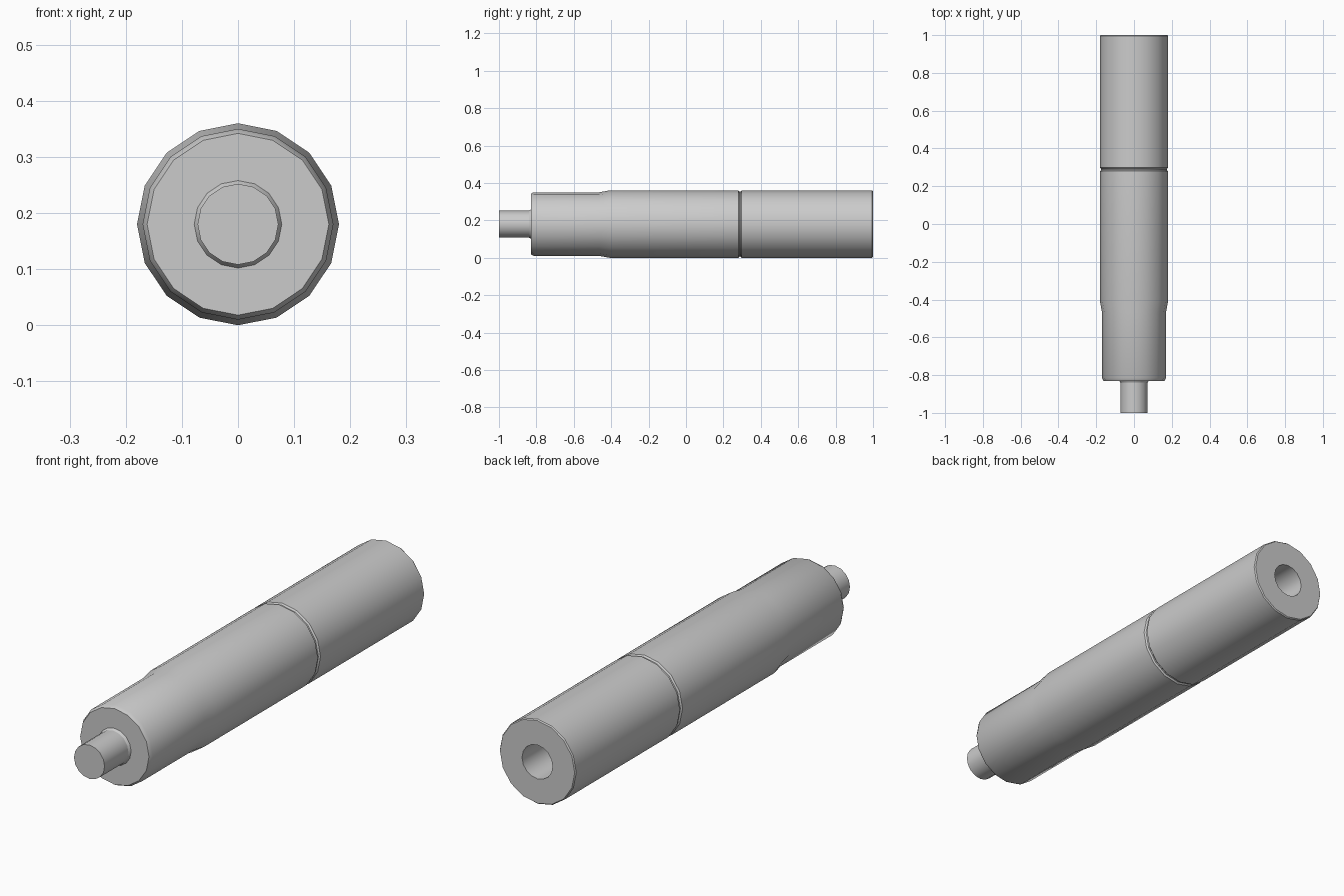
import bpy, bmesh, math

if "Cube" in bpy.data.objects:
    bpy.data.objects.remove(bpy.data.objects["Cube"])

SIDES = 16
AXIS_Z = 0.18


def lathe(name, profile):
    """Spin (y, radius) points round the long axis; radius 0 closes an end."""
    bm = bmesh.new()
    rings = []
    for y, r in profile:
        if r == 0:
            rings.append([bm.verts.new((0, y, AXIS_Z))] * SIDES)
            continue
        ring = []
        for i in range(SIDES):
            a = 2 * math.pi * i / SIDES
            ring.append(bm.verts.new((r * math.cos(a), y, AXIS_Z + r * math.sin(a))))
        rings.append(ring)
    for a, b in zip(rings, rings[1:]):
        for i in range(SIDES):
            j = (i + 1) % SIDES
            corners = list(dict.fromkeys((a[i], a[j], b[j], b[i])))
            bm.faces.new(corners)
    bmesh.ops.recalc_face_normals(bm, faces=bm.faces)
    mesh = bpy.data.meshes.new(name)
    bm.to_mesh(mesh)
    bm.free()
    obj = bpy.data.objects.new(name, mesh)
    bpy.context.collection.objects.link(obj)
    bpy.ops.object.select_all(action='DESELECT')
    obj.select_set(True)
    bpy.context.view_layer.objects.active = obj
    bpy.ops.object.shade_smooth_by_angle(angle=math.radians(30))
    return obj


# Body: slimmer front neck, joint groove, rear section and blind socket
lathe("body", [
    (-0.83, 0.078), (-0.83, 0.162), (-0.815, 0.17),
    (-0.465, 0.17), (-0.41, 0.18),
    (0.28, 0.18), (0.286, 0.174), (0.292, 0.174), (0.298, 0.18),
    (0.995, 0.18), (1.0, 0.176),
    (1.0, 0.072), (0.8, 0.072), (0.8, 0),
])

# Front pin with a small flare where it meets the body
lathe("front_pin", [
    (-1.0, 0), (-1.0, 0.072), (-0.84, 0.072), (-0.83, 0.078),
])
